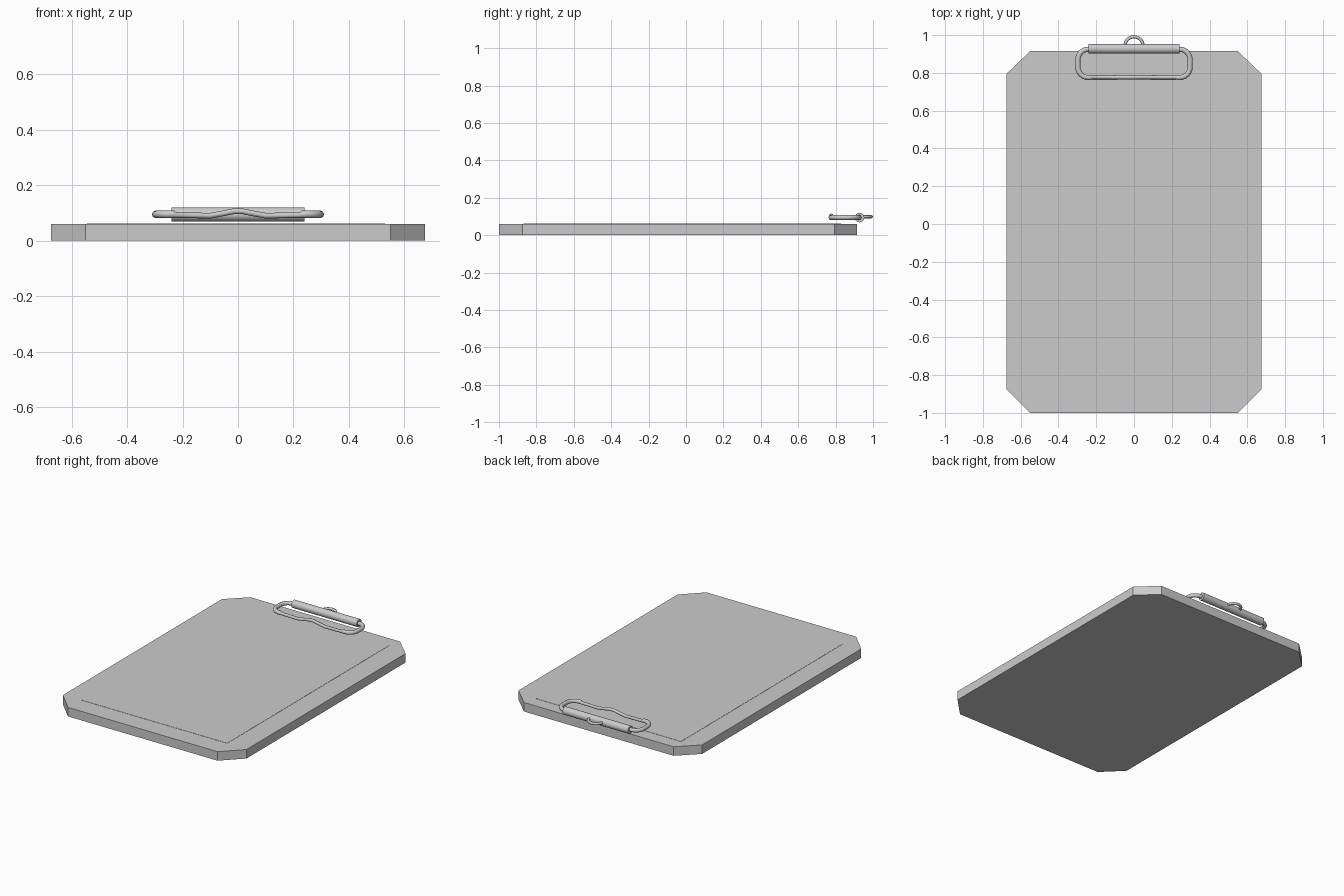
import bpy, bmesh
from math import sin, cos, pi, radians

if "Cube" in bpy.data.objects:
    bpy.data.objects.remove(bpy.data.objects["Cube"])


def slab(name, outline, z0, z1):
    """Flat plate extruded from an outline."""
    bm = bmesh.new()
    face = bm.faces.new([bm.verts.new((x, y, z0)) for x, y in outline])
    top = bmesh.ops.extrude_face_region(bm, geom=[face])["geom"]
    bmesh.ops.translate(bm, vec=(0, 0, z1 - z0),
                        verts=[v for v in top if isinstance(v, bmesh.types.BMVert)])
    bmesh.ops.recalc_face_normals(bm, faces=bm.faces)
    mesh = bpy.data.meshes.new(name)
    bm.to_mesh(mesh)
    bm.free()
    obj = bpy.data.objects.new(name, mesh)
    bpy.context.collection.objects.link(obj)
    return obj


def wire(name, points, depth, closed=False):
    """Round wire along (x, y, z, relative radius) points, as a mesh."""
    curve = bpy.data.curves.new(name, 'CURVE')
    curve.dimensions = '3D'
    curve.bevel_depth = depth
    curve.bevel_resolution = 2
    curve.use_fill_caps = True
    spline = curve.splines.new('POLY')
    spline.points.add(len(points) - 1)
    for p, (x, y, z, r) in zip(spline.points, points):
        p.co = (x, y, z, 1)
        p.radius = r
    spline.use_cyclic_u = closed
    obj = bpy.data.objects.new(name, curve)
    bpy.context.collection.objects.link(obj)
    bpy.ops.object.select_all(action='DESELECT')
    bpy.context.view_layer.objects.active = obj
    obj.select_set(True)
    bpy.ops.object.convert(target='MESH')
    bpy.ops.object.shade_smooth_by_angle(angle=radians(50))
    return bpy.context.object


def arc(cx, cy, r, a0, a1, n=6):
    return [(cx + r * cos(a), cy + r * sin(a))
            for a in (radians(a0 + (a1 - a0) * i / n) for i in range(n + 1))]


# Board with clipped corners
slab("board", [(-0.55, -1), (0.55, -1), (0.675, -0.875), (0.675, 0.795),
               (0.55, 0.915), (-0.55, 0.915), (-0.675, 0.795), (-0.675, -0.875)], 0, 0.06)

# Sheet of paper
slab("paper", [(-0.545, -0.87), (0.53, -0.87), (0.53, 0.83), (-0.545, 0.83)], 0.0595, 0.0615)

# Clip hinge barrel
bpy.ops.mesh.primitive_cylinder_add(vertices=24, radius=0.0255, depth=0.48,
                                    location=(0, 0.928, 0.0945), rotation=(0, pi / 2, 0))
bpy.context.object.name = "clip_barrel"
bpy.ops.object.shade_smooth_by_angle(angle=radians(40))

# Clip wire: right half from the barrel round to the wavy gripping bar, then mirrored
zc = 0.095
half = [(0.1, 0.925, zc, 1)]
half += [(x, y, zc, 1) for x, y in arc(0.242, 0.87, 0.055, 90, 0)]
half += [(x, y, zc, 1) for x, y in arc(0.242, 0.83, 0.055, 0, -90)]
half += [(0.232, 0.775, zc, 1), (0.224, 0.776, 0.092, 0.75),
         (0.10, 0.776, 0.09, 0.75), (0.05, 0.776, 0.099, 0.75), (0.015, 0.776, 0.106, 0.75)]
other = [(-x, y, z, r) for x, y, z, r in reversed(half)]
wire("clip_wire", half + other, 0.0135, closed=True)

# Hanging loop behind the barrel
loop = [(0.048, 0.925)] + arc(0, 0.943, 0.048, 0, 180, 14) + [(-0.048, 0.925)]
wire("hanging_loop", [(x, y, 0.099, 1) for x, y in loop], 0.0085)
